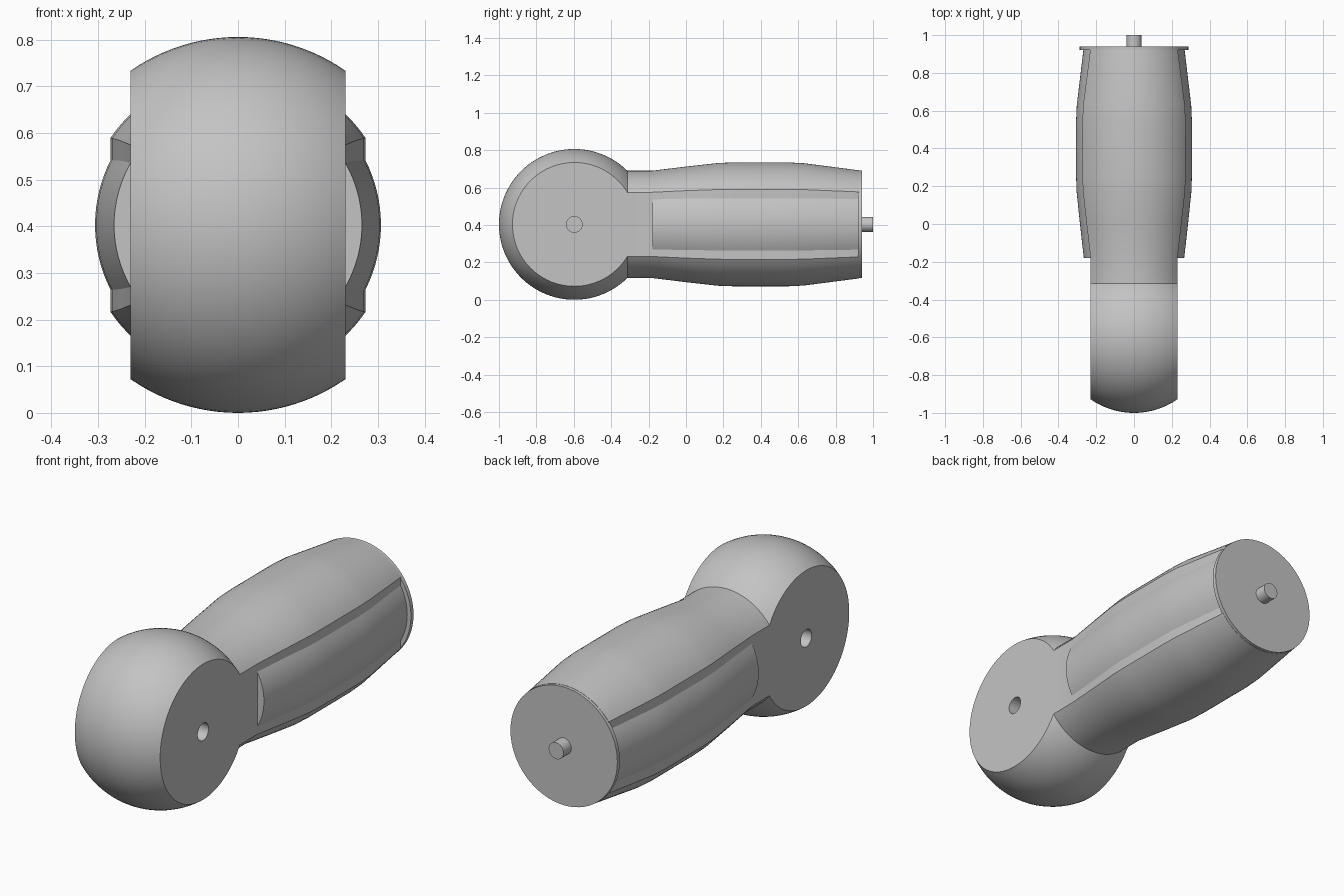
import bpy, bmesh, math

cube = bpy.data.objects.get("Cube")
if cube:
    bpy.data.objects.remove(cube, do_unlink=True)

AXIS_Z = 0.403      # height of the handle's long axis
BALL_R = 0.403
BALL_Y = -0.597
FLAT_X = 0.23       # half width between the flat cheeks

grey = bpy.data.materials.new("plain grey")
grey.use_nodes = True
grey.diffuse_color = (0.55, 0.55, 0.55, 1)
grey.node_tree.nodes["Principled BSDF"].inputs["Base Color"].default_value = grey.diffuse_color


def finish(name, bm):
    """Turn a bmesh into a smooth-shaded object with sharp edges kept."""
    bmesh.ops.recalc_face_normals(bm, faces=bm.faces)
    mesh = bpy.data.meshes.new(name)
    bm.to_mesh(mesh)
    bm.free()
    mesh.materials.append(grey)
    obj = bpy.data.objects.new(name, mesh)
    bpy.context.collection.objects.link(obj)
    bpy.ops.object.select_all(action='DESELECT')
    obj.select_set(True)
    bpy.context.view_layer.objects.active = obj
    bpy.ops.object.shade_smooth_by_angle(angle=math.radians(30))
    return obj


def loft(name, rings):
    """Skin a list of equally sized closed rings and cap both ends."""
    bm = bmesh.new()
    loops = [[bm.verts.new(p) for p in ring] for ring in rings]
    n = len(loops[0])
    for a, b in zip(loops, loops[1:]):
        for i in range(n):
            j = (i + 1) % n
            bm.faces.new((a[i], a[j], b[j], b[i]))
    bm.faces.new(loops[0])
    bm.faces.new(loops[-1])
    return finish(name, bm)


def arc(radius, start, end, steps):
    angles = [start + (end - start) * i / steps for i in range(steps + 1)]
    return [(radius * math.cos(a), radius * math.sin(a)) for a in angles]


def place(points, y):
    return [(x, y, AXIS_Z + z) for x, z in points]


# Ball with flat cheeks and a blind pivot socket in each side
rim = math.acos(FLAT_X / BALL_R)
profile = [(0.1, 0.042), (FLAT_X, 0.042)]
profile += arc(BALL_R, rim, math.pi - rim, 24)
profile += [(-FLAT_X, 0.042), (-0.1, 0.042)]
SEG = 96
loft("ball_joint", [
    [(x, BALL_Y + r * math.cos(math.tau * i / SEG), AXIS_Z + r * math.sin(math.tau * i / SEG))
     for i in range(SEG)] for x, r in profile])

# Stations along the handle: y, outer radius, half width of the side flats
stations = [
    (-0.314, 0.287, 0.23), (-0.18, 0.287, 0.23), (0.0, 0.309, 0.251),
    (0.17, 0.328, 0.27), (0.25, 0.331, 0.273), (0.55, 0.331, 0.273),
    (0.63, 0.327, 0.269), (0.925, 0.289, 0.231),
]

# Barrel: round above and below, flat on both sides
barrel = []
for y, r, h in stations:
    a = math.acos(h / r)
    outline = arc(r, a, math.pi - a, 32) + arc(r, math.pi + a, math.tau - a, 32)
    barrel.append(place(outline, y))
loft("handle_barrel", barrel)

# Curved grip panels raised from the side flats
for side, name in ((1, "left_grip_panel"), (-1, "right_grip_panel")):
    rings = []
    for y, r, h in stations[1:]:
        pr = r * 0.926
        a = math.acos(h / pr)
        outline = [(side * x, z) for x, z in arc(pr, -a, a, 16)]
        rings.append(place(outline, y))
    loft(name, rings)

# Round end plate and its pin
for name, radius, y0, y1 in (("end_plate", 0.288, 0.92, 0.94), ("end_pin", 0.04, 0.93, 1.0)):
    circle = arc(radius, 0, math.tau, 64)[:-1]
    loft(name, [place(circle, y0), place(circle, y1)])
